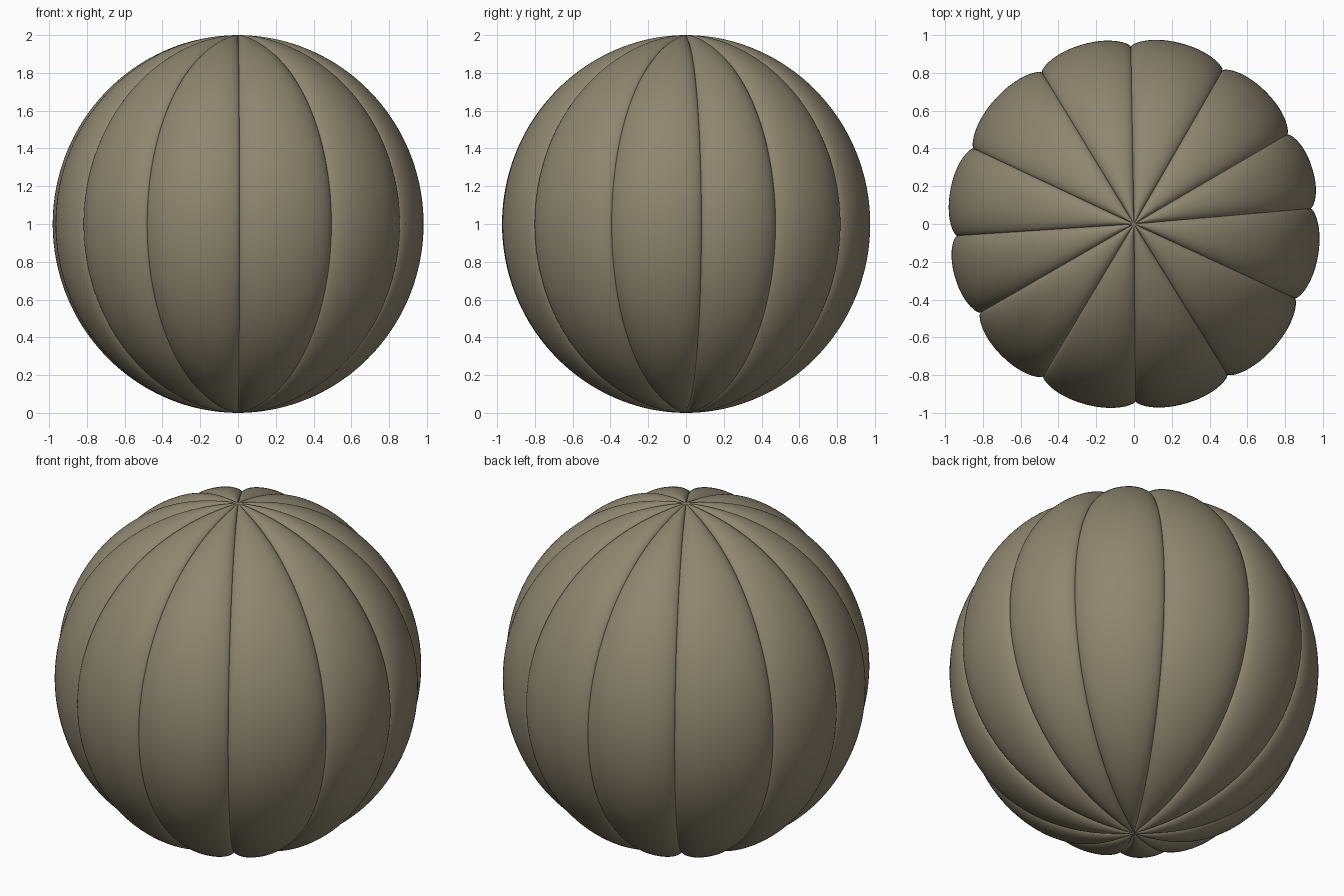
import bpy, bmesh, math

if "Cube" in bpy.data.objects:
    bpy.data.objects.remove(bpy.data.objects["Cube"])

# Groove directions around the vertical axis (degrees, seen from above)
GROOVES = [-24.8, 5, 30.3, 60, 91, 121.3, 154.8, 183.8, 210, 239.2, 270.5, 301.8]
LOBE_STEPS = 26
RINGS = 110

# Outline samples: (angle, groove depth factor), bunched near the grooves
outline = []
for i, a in enumerate(GROOVES):
    b = GROOVES[(i + 1) % len(GROOVES)]
    if b < a:
        b += 360
    for k in range(LOBE_STEPS):
        t = -math.cos(math.pi * k / LOBE_STEPS)
        bulge = max(0.0, 1 - abs(t) ** 2.3) ** 0.65
        outline.append((math.radians(a + (b - a) * (t + 1) / 2), 1 - bulge))

# Segmented ball body
bm = bmesh.new()
top = bm.verts.new((0, 0, 2))
bottom = bm.verts.new((0, 0, 0))
rings = []
for j in range(1, RINGS):
    theta = math.pi * j / RINGS
    s = math.sin(theta)
    ring = []
    for phi, g in outline:
        r = 1 - 0.011 * s * s - 0.05 * s ** 0.4 * g
        ring.append(bm.verts.new((r * s * math.cos(phi), r * s * math.sin(phi),
                                  1 + r * math.cos(theta))))
    rings.append(ring)

n = len(outline)
for i in range(n):
    k = (i + 1) % n
    bm.faces.new((top, rings[0][i], rings[0][k]))
    bm.faces.new((bottom, rings[-1][k], rings[-1][i]))
    for a, b in zip(rings, rings[1:]):
        bm.faces.new((a[i], b[i], b[k], a[k]))

mesh = bpy.data.meshes.new("segmented_ball")
bm.to_mesh(mesh)
bm.free()
ball = bpy.data.objects.new("segmented_ball", mesh)
bpy.context.collection.objects.link(ball)

# Single olive-grey colour
mat = bpy.data.materials.new("olive_grey")
mat.diffuse_color = (0.27, 0.238, 0.16, 1)
mat.use_nodes = True
mat.node_tree.nodes["Principled BSDF"].inputs["Base Color"].default_value = mat.diffuse_color
mesh.materials.append(mat)

# Smooth lobes, sharp grooves
bpy.context.view_layer.objects.active = ball
ball.select_set(True)
bpy.ops.object.shade_smooth_by_angle(angle=math.radians(35))
